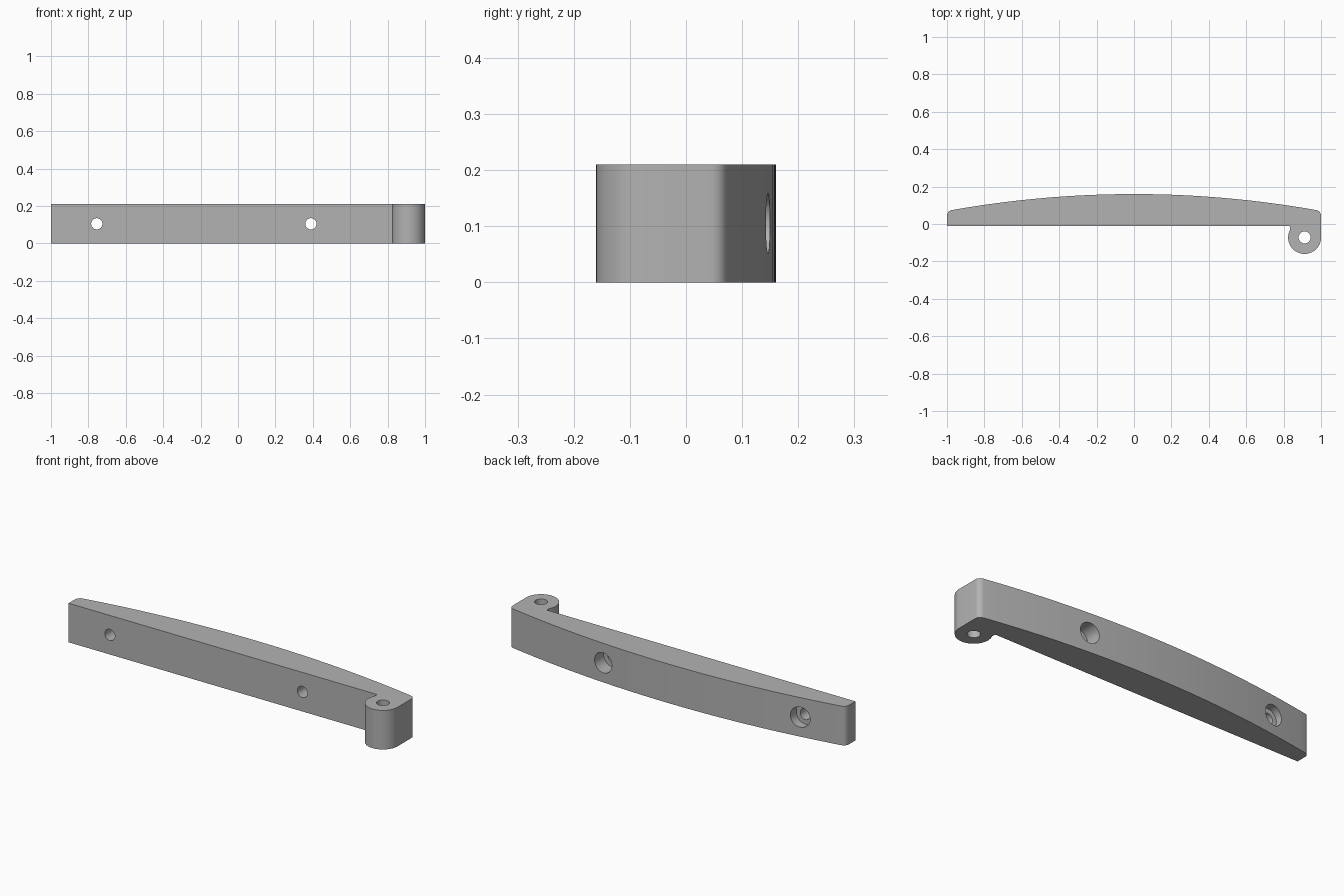
import bpy, bmesh, math

if "Cube" in bpy.data.objects:
    bpy.data.objects.remove(bpy.data.objects["Cube"])

HEIGHT = 0.21
FRONT_Y = -0.01                      # flat front face
ARC_R, ARC_CY = 5.58, -5.42          # bowed back face
FILLET = 0.03                        # rounded back corners
KX, KY, KR = 0.912, -0.072, 0.088    # hinge knuckle


def arc(cx, cy, r, a0, a1, n):
    return [(cx + r * math.cos(math.radians(a0 + (a1 - a0) * i / n)),
             cy + r * math.sin(math.radians(a0 + (a1 - a0) * i / n)))
            for i in range(n + 1)]


def cutter(name, location, radius, depth, along_y=False):
    rot = (math.pi / 2, 0, 0) if along_y else (0, 0, 0)
    bpy.ops.mesh.primitive_cylinder_add(vertices=48, radius=radius, depth=depth,
                                        location=location, rotation=rot)
    obj = bpy.context.object
    obj.name = name
    obj.hide_render = True
    return obj


# Outline of bar and knuckle, counter-clockwise
fx = 1 - FILLET
fy = ARC_CY + math.sqrt((ARC_R - FILLET) ** 2 - fx ** 2)
tilt = math.degrees(math.asin(fx / (ARC_R - FILLET)))
outline = [(-1, FRONT_Y), (0.829, FRONT_Y), (0.834, -0.016)]
outline += arc(KX, KY, KR, 152, 360, 40)
outline += arc(fx, fy, FILLET, 0, 90 - tilt, 8)
outline += arc(0, ARC_CY, ARC_R, 90 - tilt, 90 + tilt, 48)[1:-1]
outline += arc(-fx, fy, FILLET, 90 + tilt, 180, 8)

# Extruded bar
bm = bmesh.new()
base = bm.faces.new([bm.verts.new((x, y, 0)) for x, y in outline])
top = bmesh.ops.extrude_face_region(bm, geom=[base])
bmesh.ops.translate(bm, vec=(0, 0, HEIGHT),
                    verts=[v for v in top["geom"] if isinstance(v, bmesh.types.BMVert)])
bmesh.ops.recalc_face_normals(bm, faces=bm.faces)
mesh = bpy.data.meshes.new("hinged_bar")
bm.to_mesh(mesh)
bm.free()
bar = bpy.data.objects.new("hinged_bar", mesh)
bpy.context.collection.objects.link(bar)

grey = bpy.data.materials.new("plain grey")
grey.diffuse_color = (0.45, 0.45, 0.45, 1)
grey.use_nodes = True
grey.node_tree.nodes["Principled BSDF"].inputs["Base Color"].default_value = grey.diffuse_color
mesh.materials.append(grey)

# Pin hole, then screw holes with counterbores from the back
cutters = [cutter("pin_hole", (KX, KY, HEIGHT / 2), 0.032, 0.5)]
for x in (-0.755, 0.39):
    cutters.append(cutter("screw_hole", (x, 0.05, HEIGHT / 2), 0.03, 0.5, True))
    cutters.append(cutter("counterbore", (x, 0.215, HEIGHT / 2), 0.054, 0.3, True))

bpy.ops.object.select_all(action='DESELECT')
bar.select_set(True)
bpy.context.view_layer.objects.active = bar
for c in cutters:
    mod = bar.modifiers.new(c.name, 'BOOLEAN')
    mod.operation = 'DIFFERENCE'
    mod.solver = 'EXACT'
    mod.object = c
    bpy.ops.object.modifier_apply(modifier=mod.name)
    bpy.data.objects.remove(c)

bpy.ops.object.shade_smooth_by_angle(angle=math.radians(30))
